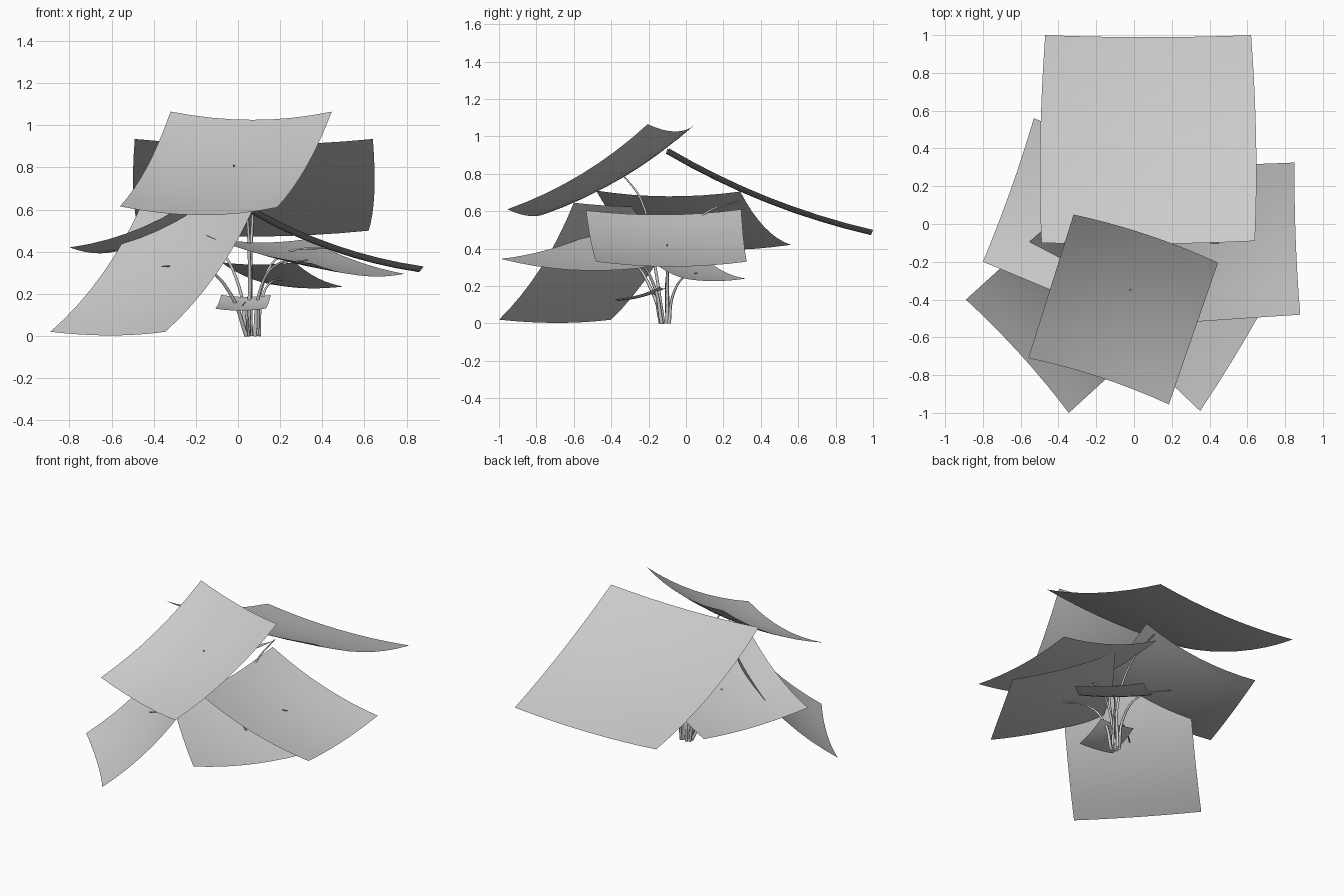
import bpy
from mathutils import Vector

if "Cube" in bpy.data.objects:
    bpy.data.objects.remove(bpy.data.objects["Cube"])


def leaf(name, corners, sag_u, sag_v, bulge=0.0, n=8):
    """Curved leaf card. Corners run round: (-u,-v), (+u,-v), (+u,+v), (-u,+v)."""
    a, b, c, d = (Vector(p) for p in corners)
    normal = (b - a).cross(d - a).normalized()
    if normal.z < 0:
        normal = -normal
    verts = []
    for j in range(n + 1):
        for i in range(n + 1):
            u, v = 2 * i / n - 1, 2 * j / n - 1
            wu = u * (1 + bulge * (1 - v * v))
            s, t = (wu + 1) / 2, (v + 1) / 2
            p = a.lerp(b, s).lerp(d.lerp(c, s), t)
            p -= normal * (sag_u * (1 - u * u) + sag_v * (1 - v * v))
            verts.append(p)
    w = n + 1
    faces = [(j * w + i, j * w + i + 1, (j + 1) * w + i + 1, (j + 1) * w + i)
             for j in range(n) for i in range(n)]
    if (b - a).cross(d - a).z < 0:
        faces = [f[::-1] for f in faces]
    mesh = bpy.data.meshes.new(name)
    mesh.from_pydata(verts, [], faces)
    mesh.shade_smooth()
    obj = bpy.data.objects.new(name, mesh)
    bpy.context.collection.objects.link(obj)


def stem(name, points, radius=0.009):
    """Thin tapered tube through the points."""
    cu = bpy.data.curves.new(name, 'CURVE')
    cu.dimensions = '3D'
    cu.bevel_depth = radius
    cu.bevel_resolution = 1
    cu.resolution_u = 6
    sp = cu.splines.new('BEZIER')
    sp.bezier_points.add(len(points) - 1)
    for k, (bp, p) in enumerate(zip(sp.bezier_points, points)):
        bp.co = p
        bp.handle_left_type = bp.handle_right_type = 'AUTO'
        bp.radius = 1.15 - 0.75 * k / (len(points) - 1)
    obj = bpy.data.objects.new(name, cu)
    bpy.context.collection.objects.link(obj)
    bpy.context.view_layer.objects.active = obj
    obj.select_set(True)
    bpy.ops.object.convert(target='MESH')
    bpy.ops.object.select_all(action='DESELECT')


# Large leaves
leaf("back_leaf", [(-.49, -.10, .935), (.64, -.09, .935), (.62, 1.0, .50), (-.47, 1.0, .50)],
     .03, .045, .03)
leaf("top_front_leaf", [(-.32, .05, 1.065), (.445, -.205, 1.065), (.185, -.955, .61), (-.56, -.71, .615)],
     .045, .045)
leaf("front_left_leaf", [(-.45, .0, .64), (.09, -.60, .645), (-.345, -1.0, .02), (-.89, -.40, .02)],
     .025, .05)
leaf("left_leaf", [(.14, .29, .705), (-.13, -.48, .71), (-.80, -.20, .42), (-.53, .56, .42)],
     .03, .05)
leaf("right_leaf", [(.08, -.535, .605), (.06, .295, .61), (.85, .325, .33), (.88, -.48, .33)],
     .028, .04)
leaf("front_right_leaf", [(-.16, -.50, .48), (.35, -.99, .345), (.79, -.25, .295), (.33, .20, .46)],
     .02, .03, .05)

# Small low leaves
leaf("small_back_right_leaf", [(.27, -.20, .35), (-.08, .10, .35), (.19, .32, .24), (.50, .02, .235)],
     .012, .02)
leaf("small_front_leaf", [(-.08, -.10, .195), (.155, -.14, .195), (.13, -.38, .13), (-.11, -.34, .13)],
     .01, .012)

# Stems from the common base out to the leaf centres
stem("back_stem", [(.06, -.09, 0), (.06, -.08, .35), (.07, .09, .58), (.07, .30, .66)])
stem("top_front_stem", [(.05, -.12, 0), (.055, -.17, .33), (.03, -.24, .66), (-.02, -.35, .81)])
stem("front_left_stem", [(.04, -.12, 0), (-.03, -.19, .19), (-.15, -.28, .32), (-.36, -.46, .33)])
stem("left_stem", [(.04, -.10, 0), (.0, -.10, .25), (-.10, -.06, .42), (-.30, .03, .50)])
stem("right_stem", [(.09, -.10, 0), (.11, -.10, .22), (.20, -.10, .38), (.45, -.10, .42)])
stem("front_right_stem", [(.08, -.13, 0), (.10, -.17, .20), (.17, -.25, .33), (.33, -.38, .36)])
stem("small_back_right_stem", [(.10, -.09, 0), (.11, -.07, .15), (.15, -.01, .25), (.22, .06, .27)], .008)
stem("small_front_stem", [(.05, -.14, 0), (.045, -.155, .08), (.04, -.16, .15), (.02, -.24, .145)], .005)
